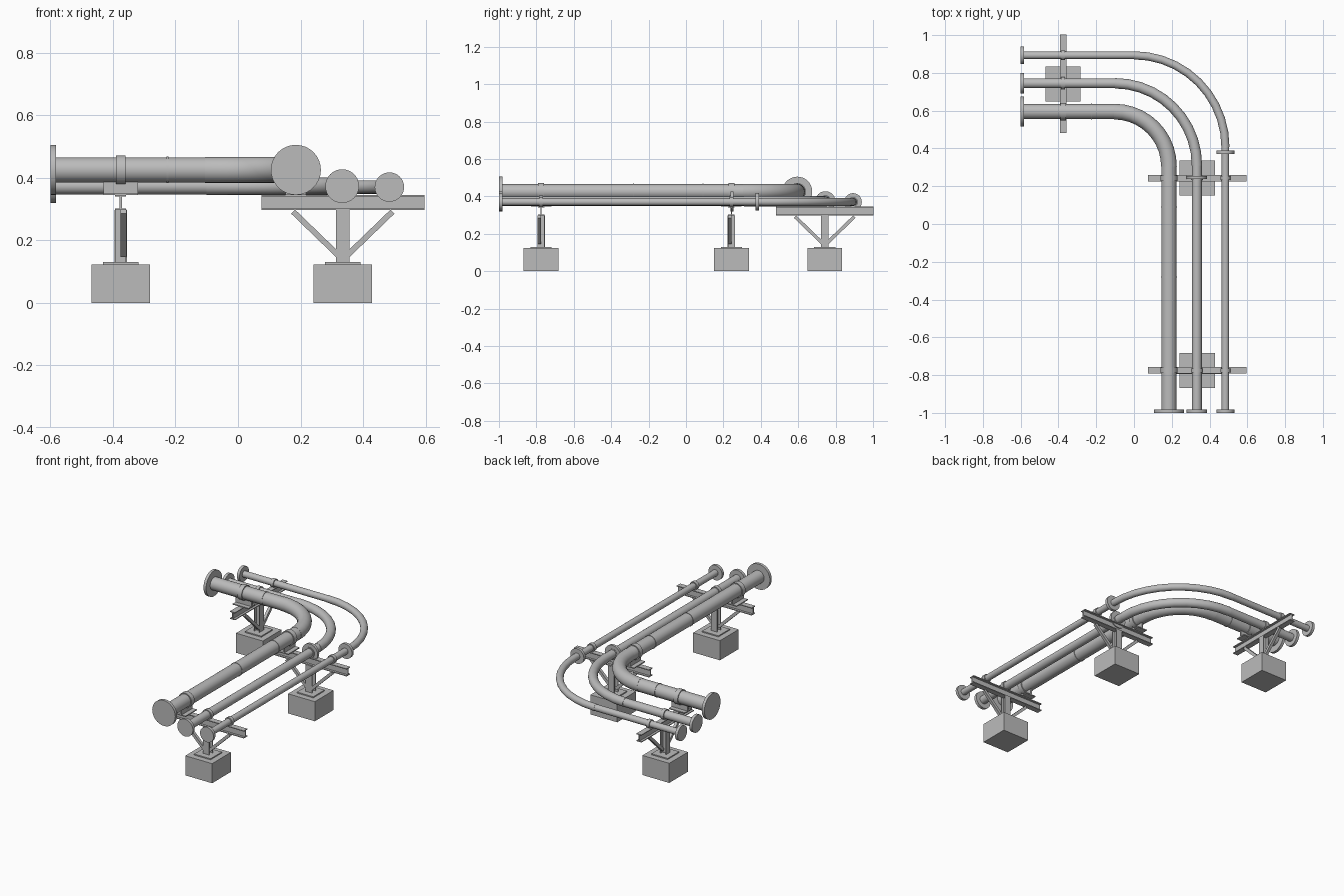
import bpy, bmesh, math
from mathutils import Matrix, Vector

cube = bpy.data.objects.get("Cube")
if cube:
    bpy.data.objects.remove(cube, do_unlink=True)

GREY = (0.5, 0.5, 0.5, 1)
mat = bpy.data.materials.new("plain grey")
mat.use_nodes = True
mat.diffuse_color = GREY
bsdf = mat.node_tree.nodes["Principled BSDF"]
bsdf.inputs["Base Color"].default_value = GREY
bsdf.inputs["Roughness"].default_value = 0.6


def finish(bm, name, smooth=False, matrix=None):
    bmesh.ops.recalc_face_normals(bm, faces=bm.faces)
    if matrix:
        bm.transform(matrix)
    me = bpy.data.meshes.new(name)
    bm.to_mesh(me)
    bm.free()
    me.materials.append(mat)
    ob = bpy.data.objects.new(name, me)
    bpy.context.collection.objects.link(ob)
    if smooth:
        bpy.ops.object.select_all(action='DESELECT')
        ob.select_set(True)
        bpy.context.view_layer.objects.active = ob
        bpy.ops.object.shade_smooth_by_angle(angle=math.radians(35))
    return ob


def boxes(name, items, matrix=None):
    """One object from boxes given as (centre, size, tilt about y)."""
    bm = bmesh.new()
    for c, s, tilt in items:
        m = (Matrix.Translation(c) @ Matrix.Rotation(tilt, 4, 'Y')
             @ Matrix.Diagonal((*s, 1)))
        bmesh.ops.create_cube(bm, size=1, matrix=m)
    return finish(bm, name, False, matrix)


def disc(name, centre, axis, r, depth):
    """Capped cylinder along the x or y axis."""
    rot = Matrix.Rotation(math.pi / 2, 4, 'Y' if axis == 'x' else 'X')
    bm = bmesh.new()
    bmesh.ops.create_cone(bm, cap_ends=True, segments=32, radius1=r, radius2=r,
                          depth=depth, matrix=Matrix.Translation(centre) @ rot)
    return finish(bm, name, True)


def sweep(name, path, sides=24):
    """Tube through (point, horizontal direction, radius) stations."""
    bm = bmesh.new()
    rings = []
    for p, d, r in path:
        side = Vector((-d.y, d.x, 0))
        ring = []
        for i in range(sides):
            a = 2 * math.pi * i / sides
            ring.append(bm.verts.new(p + side * r * math.cos(a)
                                     + Vector((0, 0, r * math.sin(a)))))
        rings.append(ring)
    for a, b in zip(rings, rings[1:]):
        for i in range(sides):
            j = (i + 1) % sides
            bm.faces.new((a[i], a[j], b[j], b[i]))
    bm.faces.new(rings[0])
    bm.faces.new(rings[-1])
    return finish(bm, name, True)


SUP_Y = (-0.775, 0.243)   # supports under the long run
SUP_X = -0.375            # support under the short run

# Pipes: name, x of long run, y of short run, z, radius, flange radius, bend radius
PIPES = [
    ("large", 0.185, 0.595, 0.425, 0.040, 0.080, 0.290),
    ("medium", 0.333, 0.745, 0.373, 0.026, 0.054, 0.434),
    ("small", 0.484, 0.893, 0.370, 0.020, 0.047, 0.485),
]
for name, X, Y, z, r, fr, R in PIPES:
    cx, cy = X - R, Y - R
    path = [(Vector((-0.59, Y, z)), Vector((1, 0, 0)), r),
            (Vector((cx, Y, z)), Vector((1, 0, 0)), r)]
    steps = 10
    for i in range(steps + 1):
        a = math.pi / 2 * (1 - i / steps)
        path.append((Vector((cx + R * math.cos(a), cy + R * math.sin(a), z)),
                     Vector((math.sin(a), -math.cos(a), 0)), r + 0.0015))
    path += [(Vector((X, cy, z)), Vector((0, -1, 0)), r),
             (Vector((X, -0.99, z)), Vector((0, -1, 0)), r)]
    sweep(name + "_pipe", path)

    # End flanges
    disc(name + "_flange_side", (-0.591, Y, z), 'x', fr, 0.018)
    disc(name + "_flange_front", (X, -0.991, z), 'y', fr, 0.018)

    # Clamps over every support
    w = 0.030 if name == "large" else 0.022
    disc(name + "_clamp_side", (SUP_X, Y, z), 'x', r + 0.006, w)
    for i, sy in enumerate(SUP_Y):
        disc(f"{name}_clamp_{i + 1}", (X, sy, z), 'y', r + 0.006, w)

# Joint flanges and weld rings along the pipes
disc("medium_joint_flange", (0.333, 0.245, 0.373), 'y', 0.054, 0.016)
disc("small_joint_flange", (0.484, 0.380, 0.370), 'y', 0.047, 0.018)
disc("large_weld_side", (-0.225, 0.595, 0.425), 'x', 0.0425, 0.006)
for i, wy in enumerate((0.09, -0.28)):
    disc(f"large_weld_{i + 1}", (0.185, wy, 0.425), 'y', 0.0425, 0.006)


def support(tag, x, y, turn):
    """Footing, post, braces and cross beam; the beam runs along local x."""
    m = Matrix.Translation((x, y, 0)) @ Matrix.Rotation(turn, 4, 'Z')
    boxes("footing_" + tag, [((0, 0, 0.0615), (0.186, 0.186, 0.123), 0)], m)
    boxes("base_plate_" + tag, [((0, 0, 0.1265), (0.113, 0.113, 0.007), 0)], m)
    # H-section post
    boxes("post_" + tag,
          [((0, s * 0.0175, 0.2135), (0.042, 0.005, 0.167), 0) for s in (-1, 1)]
          + [((0, 0, 0.2135), (0.006, 0.032, 0.167), 0)], m)
    # Cross beam
    boxes("cross_beam_" + tag,
          [((0, 0, zz), (0.521, 0.035, 0.005), 0) for zz in (0.2995, 0.3425)]
          + [((0, 0, 0.321), (0.521, 0.007, 0.040), 0)], m)
    # Diagonal braces
    ang = math.atan2(0.145, 0.150)
    boxes("braces_" + tag,
          [((s * 0.087, -0.009, 0.222), (0.200, 0.018, 0.018), -s * ang)
           for s in (-1, 1)], m)


def shoe(tag, x, y, turn):
    """T-shaped shoe lifting the large pipe; its length runs along local x."""
    m = Matrix.Translation((x, y, 0)) @ Matrix.Rotation(turn, 4, 'Z')
    boxes("pipe_shoe_" + tag, [((0, 0, 0.348), (0.110, 0.066, 0.006), 0),
                               ((0, 0, 0.369), (0.110, 0.010, 0.040), 0)], m)


for i, sy in enumerate(SUP_Y):
    support(f"long_run_{i + 1}", 0.335, sy, 0)
    shoe(f"long_run_{i + 1}", 0.185, sy, math.pi / 2)
support("short_run", SUP_X, 0.7415, math.pi / 2)
shoe("short_run", SUP_X, 0.595, 0)
